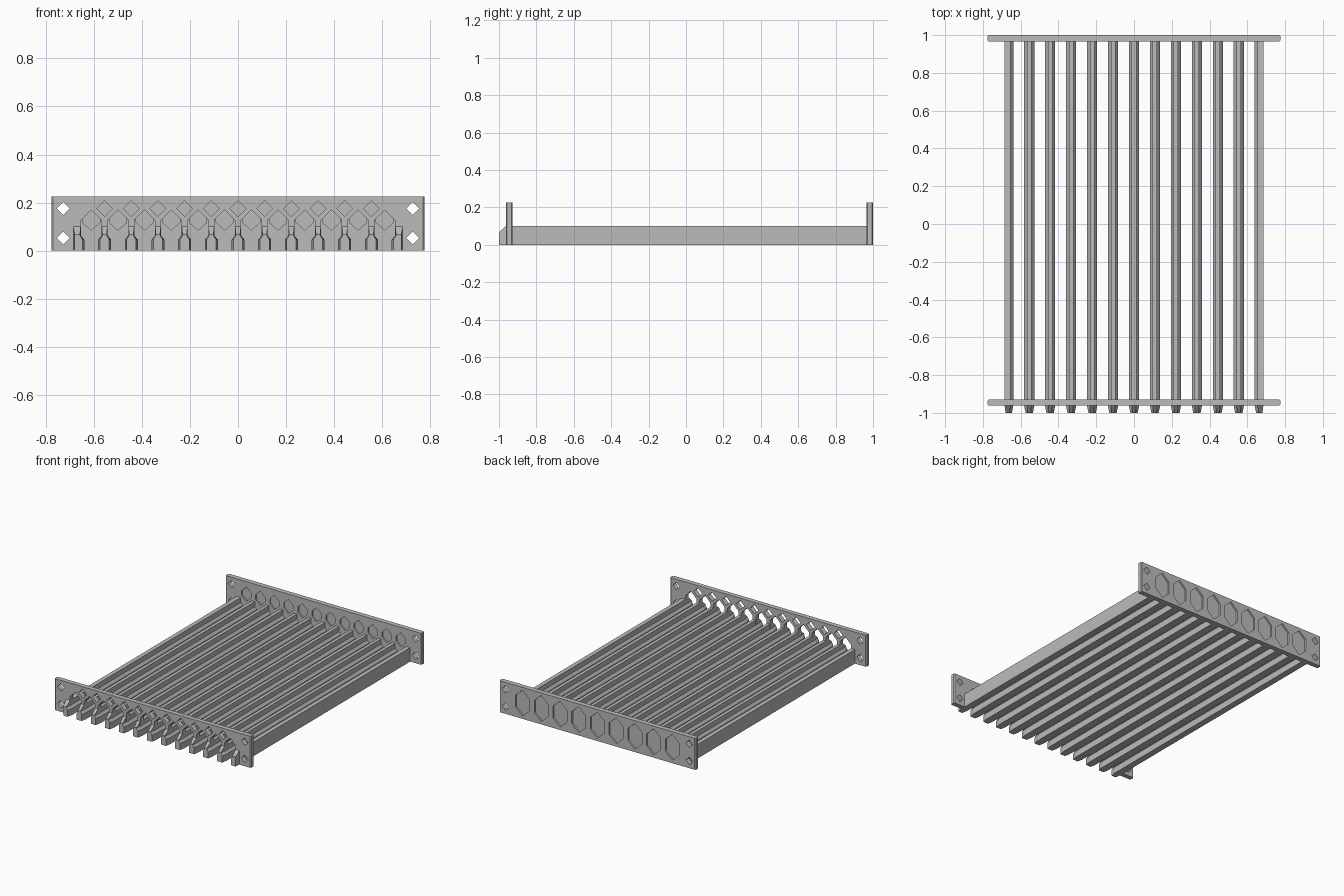
import bpy, bmesh, math

if "Cube" in bpy.data.objects:
    bpy.data.objects.remove(bpy.data.objects["Cube"])

PITCH = 0.111
grey = bpy.data.materials.new("grey_plastic")
grey.diffuse_color = (0.5, 0.5, 0.5, 1)
grey.use_nodes = True
grey.node_tree.nodes["Principled BSDF"].inputs["Base Color"].default_value = grey.diffuse_color


def finish(name, bm):
    bmesh.ops.recalc_face_normals(bm, faces=bm.faces)
    mesh = bpy.data.meshes.new(name)
    bm.to_mesh(mesh)
    bm.free()
    mesh.materials.append(grey)
    obj = bpy.data.objects.new(name, mesh)
    bpy.context.collection.objects.link(obj)
    return obj


def loft(bm, sections):
    """Closed solid through sections of (x, y, z) points."""
    rings = [[bm.verts.new(p) for p in s] for s in sections]
    for a, b in zip(rings, rings[1:]):
        for i in range(len(a)):
            j = (i + 1) % len(a)
            bm.faces.new((a[i], a[j], b[j], b[i]))
    bm.faces.new(rings[0])
    bm.faces.new(rings[-1][::-1])


def prism(bm, outline, y0, y1):
    loft(bm, [[(x, y, z) for x, z in outline] for y in (y0, y1)])


def diamond(x, z, r):
    return [(x - r, z), (x, z - r), (x + r, z), (x, z + r)]


def tall_hex(x, z, w, h):
    s = h - w * 0.9
    return [(x, z + h), (x - w, z + s), (x - w, z - s),
            (x, z - h), (x + w, z - s), (x + w, z + s)]


def plate(name, y0, y1, cuts):
    """End plate with slightly chamfered upright edges and cut shapes."""
    bm = bmesh.new()
    c, w = 0.006, 0.775
    ring = [(-w, y0 + c), (-w + c, y0), (w - c, y0), (w, y0 + c),
            (w, y1 - c), (w - c, y1), (-w + c, y1), (-w, y1 - c)]
    loft(bm, [[(x, y, z) for x, y in ring] for z in (0, 0.225)])
    obj = finish(name, bm)
    bm = bmesh.new()
    for outline, a, b in cuts:
        prism(bm, outline, a, b)
    cutter = finish(name + "_cutter", bm)
    cutter.hide_render = True
    mod = obj.modifiers.new("cut", 'BOOLEAN')
    mod.operation = 'DIFFERENCE'
    mod.solver = 'EXACT'
    mod.object = cutter
    bpy.context.view_layer.update()
    mesh = bpy.data.meshes.new_from_object(
        obj.evaluated_get(bpy.context.evaluated_depsgraph_get()))
    obj.modifiers.clear()
    obj.data = mesh
    bpy.data.objects.remove(cutter)


corner_holes = [diamond(sx * 0.727, z, 0.027) for sx in (-1, 1) for z in (0.052, 0.175)]
gaps = [(i - 5.5) * PITCH for i in range(12)]

# Front plate: diamond holes over the rails, pointed openings between them
front = [(o, -1.1, -0.8) for o in corner_holes]
front += [(diamond((i - 5) * PITCH, 0.175, 0.033), -1.1, -0.8) for i in range(11)]
front += [([(x - 0.043, -0.05), (x + 0.043, -0.05), (x + 0.043, 0.127),
            (x, 0.17), (x - 0.043, 0.127)], -1.1, -0.8) for x in gaps]
plate("front_plate", -0.962, -0.928, front)

# Back plate: small inner recesses and nine large outer recesses
back = [(o, 0.8, 1.1) for o in corner_holes]
back += [(tall_hex(x, 0.135, 0.036, 0.05), 0.9, 0.975) for x in gaps]
back += [(tall_hex((i - 4) * 0.148, 0.113, 0.055, 0.092), 0.988, 1.1) for i in range(9)]
plate("back_plate", 0.965, 1.0, back)

# Rails: wide foot, sloped shoulder, narrow top, tapered lead-in tip
half = [(0.027, 0), (0.027, 0.046), (0.012, 0.064), (0.012, 0.1)]
full = half + [(-x, z) for x, z in reversed(half)]
edge = half + [(-0.019, 0.1), (-0.019, 0)]


def rail(name, x0, outline, side=1):
    def section(y, taper, top):
        return [(x0 + side * x * taper, y, min(z, top)) for x, z in outline]
    bm = bmesh.new()
    loft(bm, [section(-1, 0.72, 0.068), section(-0.962, 1, 0.1), section(0.966, 1, 0.1)])
    finish(name, bm)


for i in range(11):
    rail(f"rail_{i + 1}", (i - 5) * PITCH, full)
rail("left_edge_rail", -6 * PITCH, edge, 1)
rail("right_edge_rail", 6 * PITCH, edge, -1)
